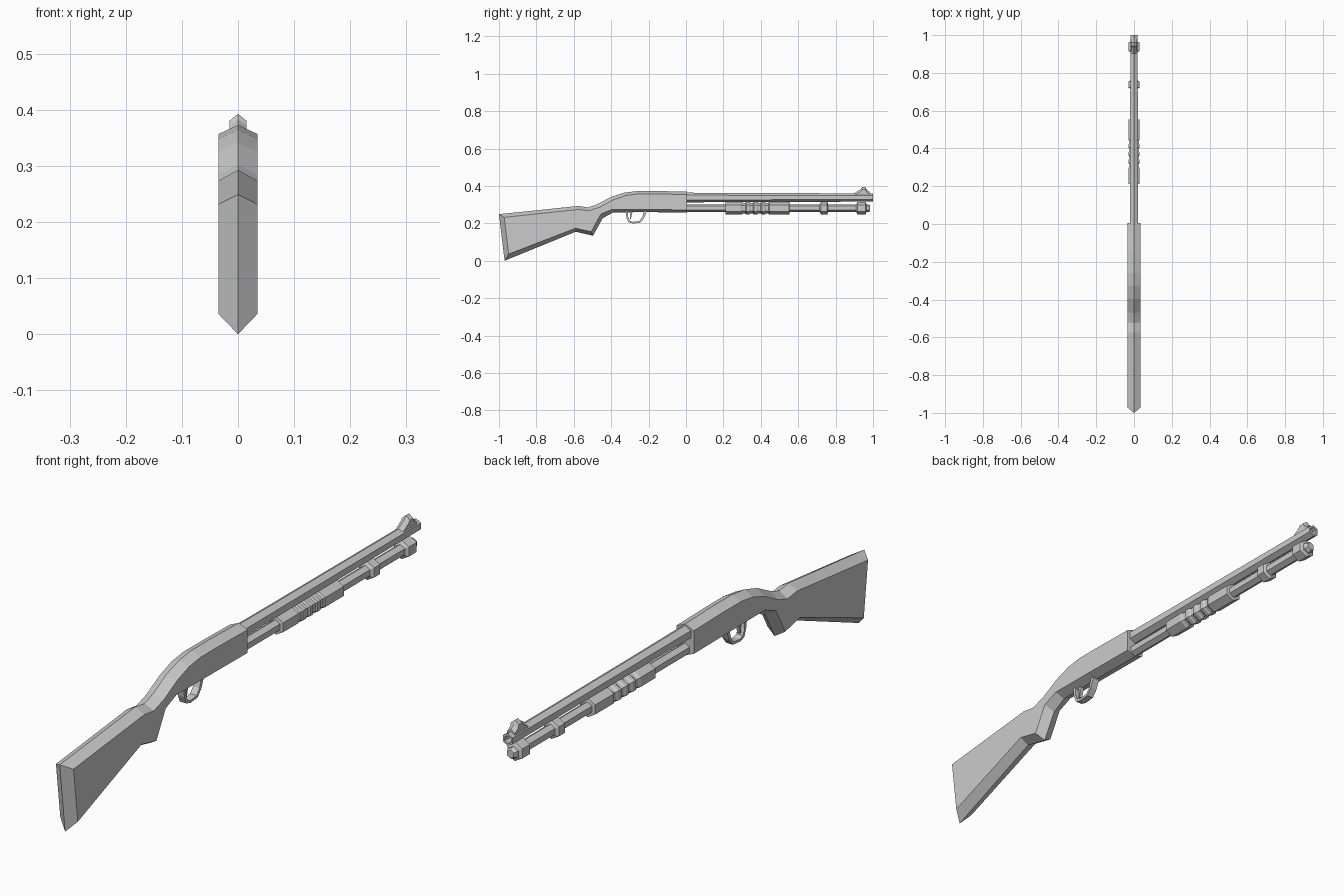
import bpy, bmesh, math


def finish(bm, name):
    bmesh.ops.recalc_face_normals(bm, faces=bm.faces[:])
    me = bpy.data.meshes.new(name)
    bm.to_mesh(me)
    bm.free()
    ob = bpy.data.objects.new(name, me)
    bpy.context.collection.objects.link(ob)
    return ob


def ridged(name, pairs, w):
    """Symmetric slab: each pair gives the ridge (y, z) on x=0 and the side (y, z) at x=+-w."""
    bm = bmesh.new()
    mid = [bm.verts.new((0, p[0], p[1])) for p in pairs]
    n = len(pairs)
    for s in (-1, 1):
        side = [bm.verts.new((s * w, p[2], p[3])) for p in pairs]
        bm.faces.new(side)
        for i in range(n):
            j = (i + 1) % n
            bm.faces.new((mid[i], mid[j], side[j], side[i]))
    return finish(bm, name)


def hex_tube(name, profile, z):
    """Six-sided turning along y, corner up; profile is (y, radius)."""
    bm = bmesh.new()
    rings = []
    for y, r in profile:
        angles = [math.pi / 2 + k * math.pi / 3 for k in range(6)]
        rings.append([bm.verts.new((r * math.cos(a), y, z + r * math.sin(a))) for a in angles])
    for a, b in zip(rings, rings[1:]):
        for k in range(6):
            bm.faces.new((a[k], a[(k + 1) % 6], b[(k + 1) % 6], b[k]))
    bm.faces.new(rings[0])
    bm.faces.new(rings[-1])
    return finish(bm, name)


def strip(name, outer, inner, w):
    """Open band between two paths in the yz plane, 2w wide."""
    bm = bmesh.new()
    rings = []
    for o, i in zip(outer, inner):
        rings.append([bm.verts.new(c) for c in ((-w, *o), (w, *o), (w, *i), (-w, *i))])
    for a, b in zip(rings, rings[1:]):
        for k in range(4):
            bm.faces.new((a[k], a[(k + 1) % 4], b[(k + 1) % 4], b[k]))
    bm.faces.new(rings[0])
    bm.faces.new(rings[-1])
    return finish(bm, name)


# Stock and receiver in one ridged body
ridged("stock_and_receiver", [
    (-1.0, 0.249, -0.972, 0.232), (-0.575, 0.293, -0.575, 0.274),
    (-0.525, 0.285, -0.52, 0.267), (-0.475, 0.302, -0.465, 0.285),
    (-0.40, 0.342, -0.39, 0.325), (-0.33, 0.364, -0.325, 0.348),
    (-0.26, 0.373, -0.26, 0.357), (-0.15, 0.373, -0.15, 0.357),
    (0.005, 0.369, 0.005, 0.354), (0.005, 0.258, 0.005, 0.272),
    (-0.23, 0.260, -0.23, 0.274), (-0.39, 0.258, -0.395, 0.275),
    (-0.445, 0.228, -0.455, 0.25), (-0.497, 0.134, -0.507, 0.155),
    (-0.59, 0.155, -0.59, 0.174), (-0.97, 0.0, -0.948, 0.036)], 0.0345)

# Barrel with hollow muzzle
hex_tube("barrel", [(-0.02, 0.026), (0.2, 0.0245), (1.0, 0.022), (1.0, 0.014), (0.94, 0.014)], 0.338)

# Magazine tube and its bands
Z = 0.281
hex_tube("magazine_tube", [(-0.02, 0.021), (0.975, 0.021), (0.985, 0.015)], Z)
hex_tube("middle_band", [(0.715, 0.021), (0.722, 0.034), (0.755, 0.034), (0.76, 0.021)], Z)
hex_tube("front_band", [(0.91, 0.021), (0.917, 0.034), (0.96, 0.034), (0.965, 0.021)], Z)

# Pump grip with ribs
grip = [(0.21, 0.021), (0.212, 0.033), (0.295, 0.034)]
for i in range(4):
    y = 0.305 + i * 0.041
    grip += [(y, 0.029), (y + 0.012, 0.029), (y + 0.018, 0.034), (y + 0.033, 0.034)]
grip += [(0.468, 0.034), (0.552, 0.034), (0.554, 0.021)]
hex_tube("pump_grip", grip, Z)

# Front sight
ridged("front_sight", [
    (0.895, 0.352, 0.895, 0.345), (0.905, 0.365, 0.905, 0.352),
    (0.935, 0.383, 0.935, 0.371), (0.942, 0.393, 0.942, 0.38),
    (0.96, 0.393, 0.96, 0.38), (0.965, 0.38, 0.965, 0.368),
    (0.982, 0.368, 0.982, 0.357), (0.982, 0.345, 0.982, 0.338)], 0.0155)

# Trigger guard and trigger
strip("trigger_guard",
      [(-0.325, 0.275), (-0.319, 0.232), (-0.308, 0.206), (-0.285, 0.199), (-0.245, 0.203), (-0.224, 0.228), (-0.205, 0.275)],
      [(-0.313, 0.275), (-0.309, 0.234), (-0.301, 0.214), (-0.284, 0.208), (-0.250, 0.212), (-0.234, 0.232), (-0.222, 0.275)], 0.013)
strip("trigger",
      [(-0.305, 0.275), (-0.298, 0.245), (-0.300, 0.222)],
      [(-0.285, 0.275), (-0.290, 0.245), (-0.296, 0.222)], 0.006)
